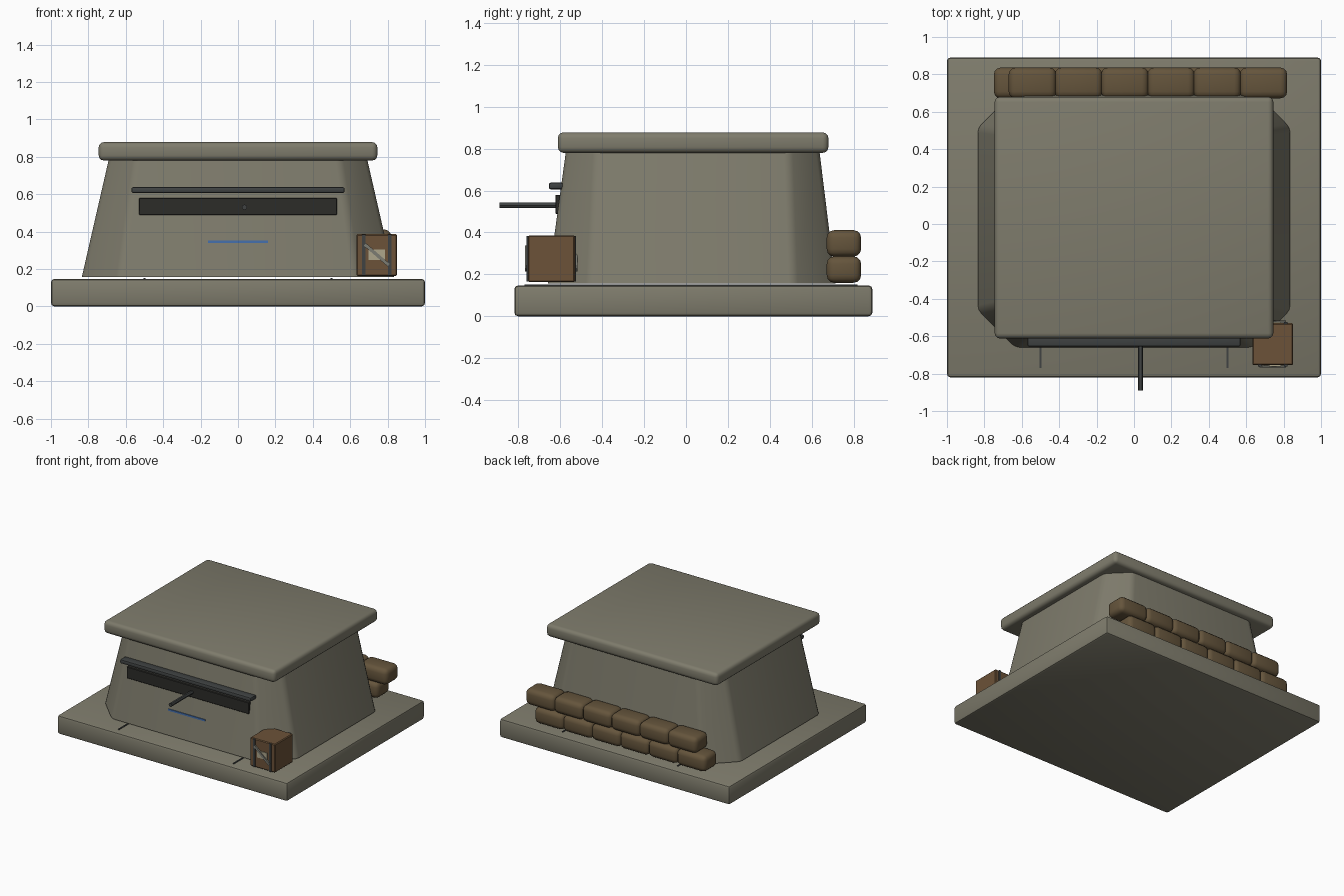
import bpy, bmesh, math
from mathutils import Vector

if "Cube" in bpy.data.objects:
    bpy.data.objects.remove(bpy.data.objects["Cube"])


def material(name, rgb):
    m = bpy.data.materials.new(name)
    m.diffuse_color = (*rgb, 1)
    m.use_nodes = True
    m.node_tree.nodes["Principled BSDF"].inputs["Base Color"].default_value = m.diffuse_color
    return m


CONCRETE = material("concrete", (0.21, 0.20, 0.15))
METAL = material("dark_metal", (0.05, 0.055, 0.055))
BLACK = material("slit_black", (0.025, 0.025, 0.022))
SACK = material("sackcloth", (0.13, 0.09, 0.045))
WOOD = material("wood", (0.15, 0.085, 0.04))
PALE = material("pale_label", (0.42, 0.38, 0.26))
STEEL = material("strap_steel", (0.2, 0.2, 0.17))
BLUE = material("blue_stripe", (0.06, 0.16, 0.42))


def finish(name, bm, mat, bevel=0, segments=2):
    bmesh.ops.recalc_face_normals(bm, faces=bm.faces)
    if bevel:
        bmesh.ops.bevel(bm, geom=bm.edges[:], offset=bevel, segments=segments,
                        profile=0.5, affect='EDGES', clamp_overlap=True)
    me = bpy.data.meshes.new(name)
    bm.to_mesh(me)
    bm.free()
    me.materials.append(mat)
    ob = bpy.data.objects.new(name, me)
    bpy.context.collection.objects.link(ob)
    return ob


def box(name, x, y, z, mat, bevel=0, segments=2):
    """Box from (min, max) ranges on each axis."""
    bm = bmesh.new()
    bmesh.ops.create_cube(bm, size=1)
    for v in bm.verts:
        v.co = Vector([(r[0] + r[1]) / 2 + c * (r[1] - r[0])
                       for c, r in zip(v.co, (x, y, z))])
    return finish(name, bm, mat, bevel, segments)


# Foundation slab and roof slab
box("base_slab", (-1, 1), (-0.82, 0.89), (0, 0.147), CONCRETE, 0.018, 2)
box("roof_slab", (-0.745, 0.745), (-0.612, 0.68), (0.78, 0.878), CONCRETE, 0.028, 3)


# Tapered eight-sided bunker walls
def octagon(bm, hx, y0, y1, c, z):
    pts = [(hx - c, y0), (hx, y0 + c), (hx, y1 - c), (hx - c, y1)]
    pts += [(-x, y) for x, y in reversed(pts)]
    return [bm.verts.new((x, y, z)) for x, y in pts]


bm = bmesh.new()
low = octagon(bm, 0.835, -0.66, 0.715, 0.2, 0.157)
high = octagon(bm, 0.69, -0.573, 0.637, 0.145, 0.79)
bm.faces.new(low)
bm.faces.new(high)
for i in range(8):
    j = (i + 1) % 8
    bm.faces.new((low[i], low[j], high[j], high[i]))
bmesh.ops.recalc_face_normals(bm, faces=bm.faces)
corners = [e for e in bm.edges if abs(e.verts[0].co.z - e.verts[1].co.z) > 0.1]
bmesh.ops.bevel(bm, geom=corners, offset=0.025, segments=2, profile=0.5, affect='EDGES')
finish("bunker_walls", bm, CONCRETE)

# Floor joint strips
for s in (-1, 1):
    box("floor_strip", (s * 0.5 - 0.005, s * 0.5 + 0.005), (-0.77, 0.82), (0.14, 0.152), METAL)

# Firing slit, visor and painted stripe
box("firing_slit", (-0.53, 0.53), (-0.624, -0.58), (0.488, 0.58), BLACK, 0.004, 1)
box("slit_visor", (-0.57, 0.57), (-0.655, -0.585), (0.606, 0.638), METAL, 0.01, 2)
box("blue_stripe", (-0.16, 0.16), (-0.639, -0.62), (0.338, 0.352), BLUE)

# Gun barrel
bm = bmesh.new()
bmesh.ops.create_cone(bm, cap_ends=True, segments=12, radius1=0.014, radius2=0.014, depth=0.32)
barrel = finish("gun_barrel", bm, METAL)
barrel.rotation_euler = (math.pi / 2, 0, 0)
barrel.location = (0.035, -0.73, 0.53)

# Two staggered rows of sandbags behind
for row, (start, z) in enumerate(((-0.622, 0.16), (-0.543, 0.285))):
    for i in range(6):
        x = start + i * 0.247
        box(f"sandbag_{row}_{i}", (x - 0.127, x + 0.127), (0.672, 0.836),
            (z, z + 0.126), SACK, 0.036, 3)

# Wooden crate with straps, brace and label on both faces
box("crate", (0.633, 0.85), (-0.755, -0.53), (0.163, 0.386), WOOD, 0.006, 1)
for face, y, out in (("front", -0.755, -1), ("back", -0.53, 1)):
    depth = sorted((y - out * 0.004, y + out * 0.006))
    for x in (0.672, 0.812):
        box(f"crate_{face}_strap", (x - 0.009, x + 0.009), depth, (0.165, 0.384), METAL)
    box(f"crate_{face}_label", (0.697, 0.786), depth, (0.247, 0.303), PALE)
    brace = box(f"crate_{face}_brace", (-0.085, 0.085), (-0.006, 0.006), (-0.009, 0.009), STEEL)
    brace.location = (0.742, y + out * 0.007, 0.276)
    brace.rotation_euler = (0, math.radians(41), 0)

# Smooth shading with crisp edges
for ob in bpy.context.collection.objects:
    ob.select_set(True)
    bpy.context.view_layer.objects.active = ob
bpy.ops.object.shade_smooth_by_angle(angle=math.radians(30))
